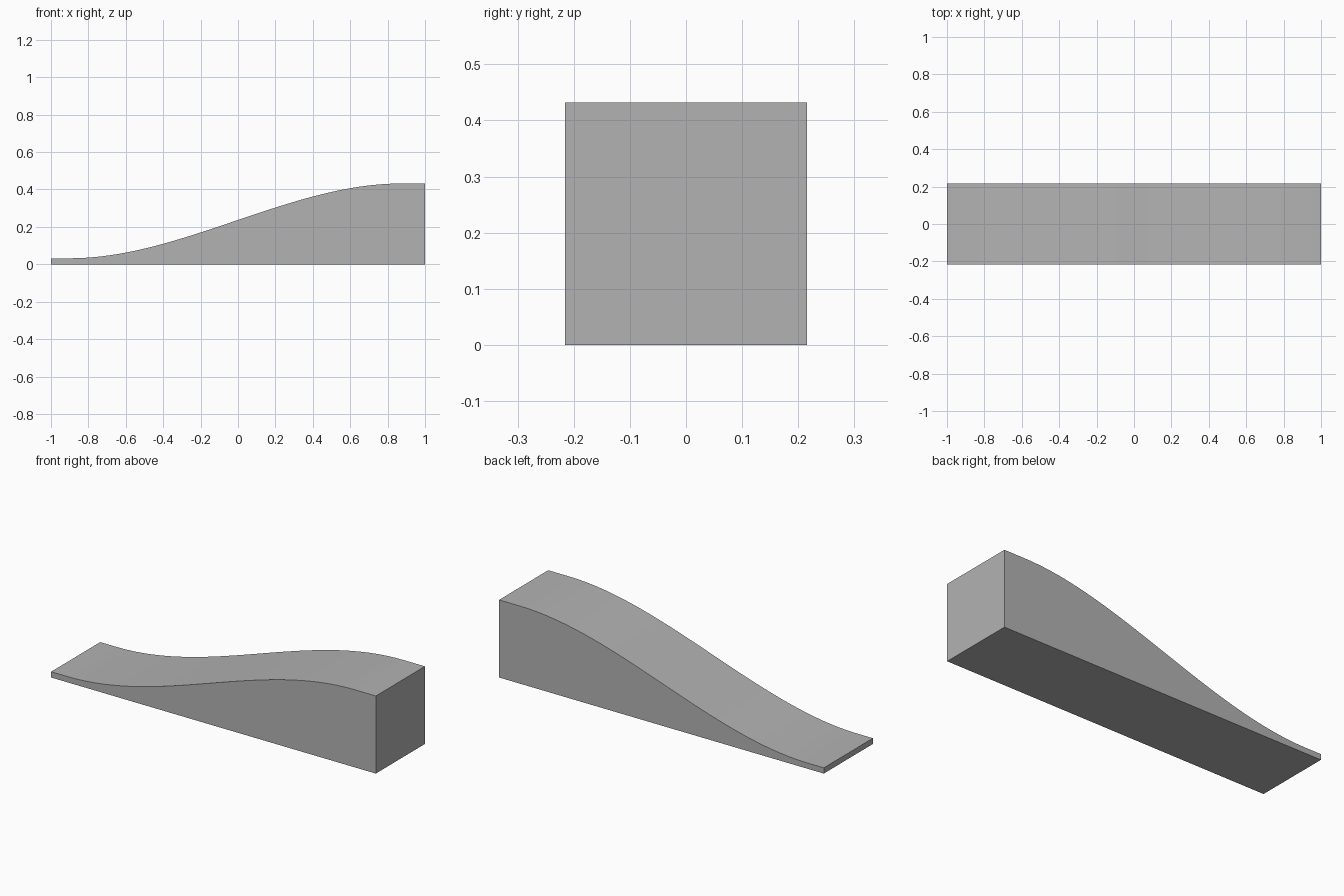
import bpy
import bmesh
import math

# Remove the default cube
cube = bpy.data.objects.get("Cube")
if cube:
    bpy.data.objects.remove(cube, do_unlink=True)

HALF_WIDTH = 0.216
LOW, HIGH = 0.032, 0.432
START, END = -0.9, 0.87
STEPS = 32

# Plain grey material
grey = bpy.data.materials.new("plain_grey")
grey.use_nodes = True
colour = (0.45, 0.45, 0.45, 1)
grey.diffuse_color = colour
grey.node_tree.nodes["Principled BSDF"].inputs["Base Color"].default_value = colour


def ramp_point(i):
    """Point on the S-shaped slope between the two level ends."""
    t = i / STEPS
    return START + (END - START) * t, LOW + (HIGH - LOW) * t * t * (3 - 2 * t)


# Side profile: flat base, tall end, S-curve top, thin end
profile = [(-1, 0), (1, 0), (1, HIGH)]
profile += [ramp_point(i) for i in range(STEPS, -1, -1)]
profile.append((-1, LOW))

# Extrude the profile across the width
bm = bmesh.new()
side = bm.faces.new([bm.verts.new((x, -HALF_WIDTH, z)) for x, z in profile])
extruded = bmesh.ops.extrude_face_region(bm, geom=[side], use_keep_orig=True)
new_verts = [g for g in extruded["geom"] if isinstance(g, bmesh.types.BMVert)]
bmesh.ops.translate(bm, verts=new_verts, vec=(0, 2 * HALF_WIDTH, 0))
bmesh.ops.recalc_face_normals(bm, faces=bm.faces[:])

mesh = bpy.data.meshes.new("curved_ramp")
bm.to_mesh(mesh)
bm.free()
mesh.materials.append(grey)
ramp = bpy.data.objects.new("curved_ramp", mesh)
bpy.context.collection.objects.link(ramp)

# Smooth slope with crisp outer edges
bpy.ops.object.select_all(action="DESELECT")
ramp.select_set(True)
bpy.context.view_layer.objects.active = ramp
bpy.ops.object.shade_smooth_by_angle(angle=math.radians(30))
